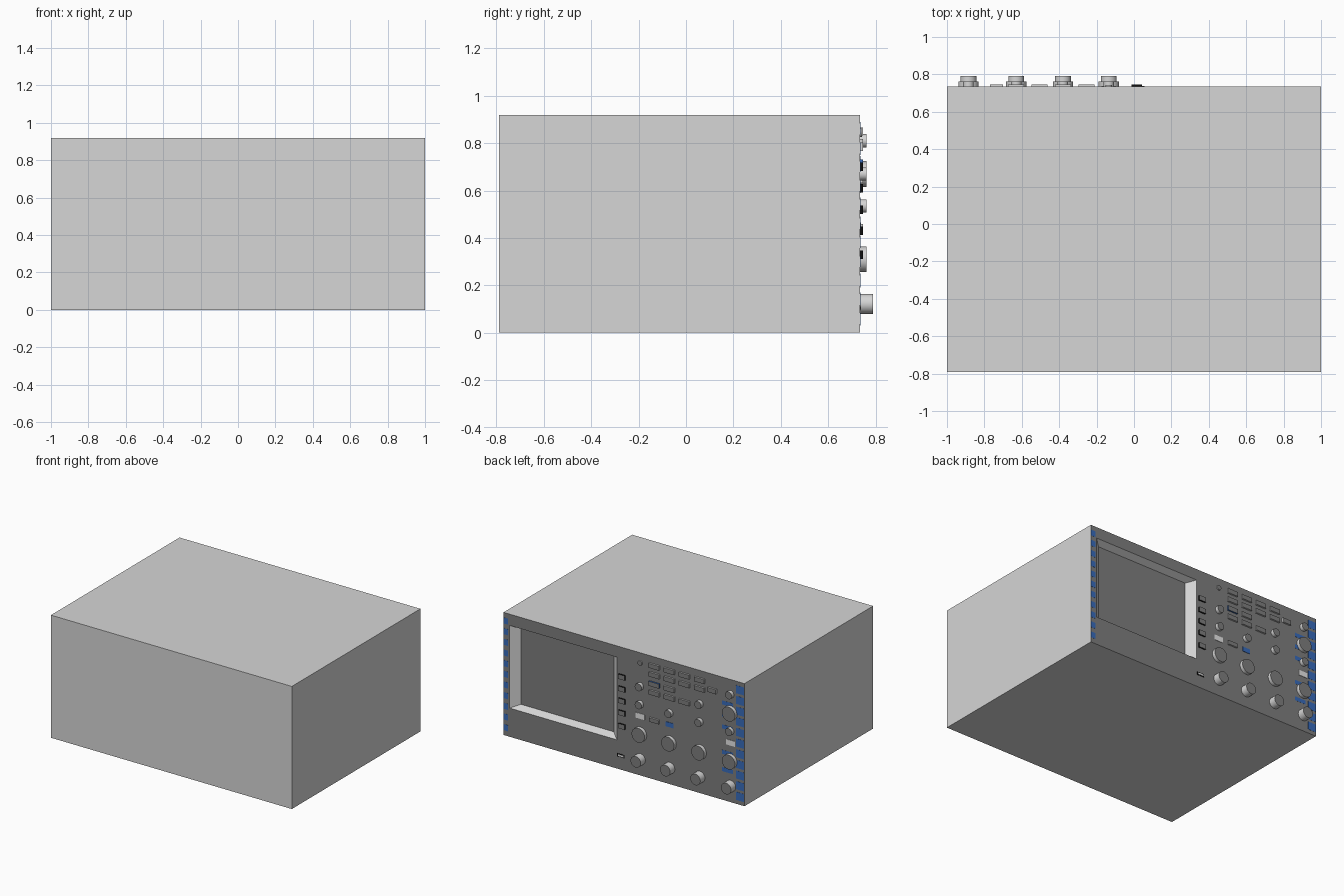
import bpy, bmesh, math
from mathutils import Matrix

if "Cube" in bpy.data.objects:
    bpy.data.objects.remove(bpy.data.objects["Cube"])

FACE = 0.735   # y of the control panel


def mat(name, rgb):
    m = bpy.data.materials.new(name)
    m.diffuse_color = (*rgb, 1)
    m.use_nodes = True
    m.node_tree.nodes["Principled BSDF"].inputs["Base Color"].default_value = m.diffuse_color
    return m


GREY = mat("case grey", (0.67, 0.67, 0.67))
PANEL = mat("panel dark grey", (0.21, 0.21, 0.21))
BLUE = mat("marking blue", (0.04, 0.15, 0.5))
BLACK = mat("key black", (0.005, 0.005, 0.005))
WHITE = mat("label light grey", (0.85, 0.85, 0.85))


def finish(name, bm, side, cap):
    """Faces looking straight out of the panel get the cap colour."""
    bmesh.ops.recalc_face_normals(bm, faces=bm.faces)
    for f in bm.faces:
        f.material_index = 1 if f.normal.y > 0.98 else 0
    me = bpy.data.meshes.new(name)
    bm.to_mesh(me)
    bm.free()
    me.materials.append(side)
    me.materials.append(cap)
    ob = bpy.data.objects.new(name, me)
    bpy.context.collection.objects.link(ob)
    return ob


def plate(name, x, z, w, h, depth, side, cap=None):
    """Rectangular block standing on the panel face."""
    bm = bmesh.new()
    bmesh.ops.create_cube(bm, size=1, matrix=Matrix.Translation((x, FACE + depth / 2, z))
                          @ Matrix.Diagonal((w, depth, h, 1)))
    return finish(name, bm, side, cap or side)


def knob(name, x, z, r, depth):
    """Round knob with smooth sides, axis along y."""
    bm = bmesh.new()
    bmesh.ops.create_cone(bm, cap_ends=True, segments=32, radius1=r, radius2=r, depth=depth,
                          matrix=Matrix.Translation((x, FACE + depth / 2, z))
                          @ Matrix.Rotation(math.pi / 2, 4, 'X'))
    for f in bm.faces:
        f.smooth = len(f.verts) == 4
    return finish(name, bm, GREY, PANEL)


# Case: a box whose control side has a sunken screen with sloped edges
bm = bmesh.new()


def ring(y, x0, x1, z0, z1):
    return [bm.verts.new((x, y, z)) for x, z in ((x0, z0), (x1, z0), (x1, z1), (x0, z1))]


rings = [ring(-0.79, -1, 1, 0, 0.92), ring(FACE, -1, 1, 0, 0.92),
         ring(FACE, 0.06, 0.95, 0.215, 0.835), ring(FACE - 0.05, 0.12, 0.89, 0.24, 0.81)]
bm.faces.new(rings[0])
bm.faces.new(rings[-1])
for a, b in zip(rings, rings[1:]):
    for i in range(4):
        j = (i + 1) % 4
        bm.faces.new((a[i], a[j], b[j], b[i]))
finish("case", bm, GREY, PANEL)

# Broken blue markings along both panel edges
for i in range(11):
    z = 0.06 + 0.08 * i
    plate("blue_mark_left", 0.98, z, 0.036, 0.045, 0.001, BLUE)
    plate("blue_mark_right", -0.965, z, 0.066, 0.06, 0.001, BLUE)
for z in (0.23, 0.36, 0.55, 0.64, 0.73):
    plate("blue_mark_inner", -0.86, z, 0.09, 0.03, 0.001, BLUE)

# Four knob columns: protruding connector below, large dial above it
COLS = (-0.135, -0.38, -0.63, -0.885)
for x in COLS:
    knob("connector", x, 0.122, 0.042, 0.055)
    knob("large_dial", x, 0.31, 0.054, 0.026)
knob("upper_dial", COLS[3], 0.67, 0.054, 0.026)

# Small round knobs
for x, z in ((COLS[0], 0.67), (COLS[0], 0.535), (COLS[1], 0.535), (COLS[2], 0.67),
             (COLS[2], 0.535), (COLS[3], 0.81), (COLS[3], 0.535)):
    knob("small_knob", x, z, 0.028, 0.026)
knob("indicator", COLS[0], 0.845, 0.018, 0.008)

# Black-sided keys beside the screen and the socket below them
for z in (0.33, 0.43, 0.52, 0.61, 0.70):
    plate("screen_key", 0.015, z, 0.055, 0.036, 0.012, BLACK, PANEL)
plate("socket", 0.025, 0.105, 0.06, 0.024, 0.002, BLACK)
plate("socket_tongue", 0.025, 0.105, 0.045, 0.012, 0.004, WHITE)

# Button grid: rows of (height, number of buttons)
for z, n in ((0.85, 4), (0.785, 4), (0.715, 2), (0.65, 3)):
    for i in range(n):
        blue = z == 0.715 and i == 0
        plate("button", -0.255 - 0.125 * i, z, 0.085, 0.034, 0.012, BLUE if blue else GREY, PANEL)
plate("end_button", -0.735, 0.80, 0.07, 0.034, 0.012, GREY, PANEL)
plate("lower_button", -0.255, 0.445, 0.08, 0.03, 0.012, GREY, PANEL)

# Flat labels between the dials
plate("blue_label", COLS[1], 0.445, 0.065, 0.035, 0.003, BLUE)
for x in (COLS[0], COLS[3]):
    plate("white_label", x, 0.445, 0.075, 0.04, 0.003, WHITE)
